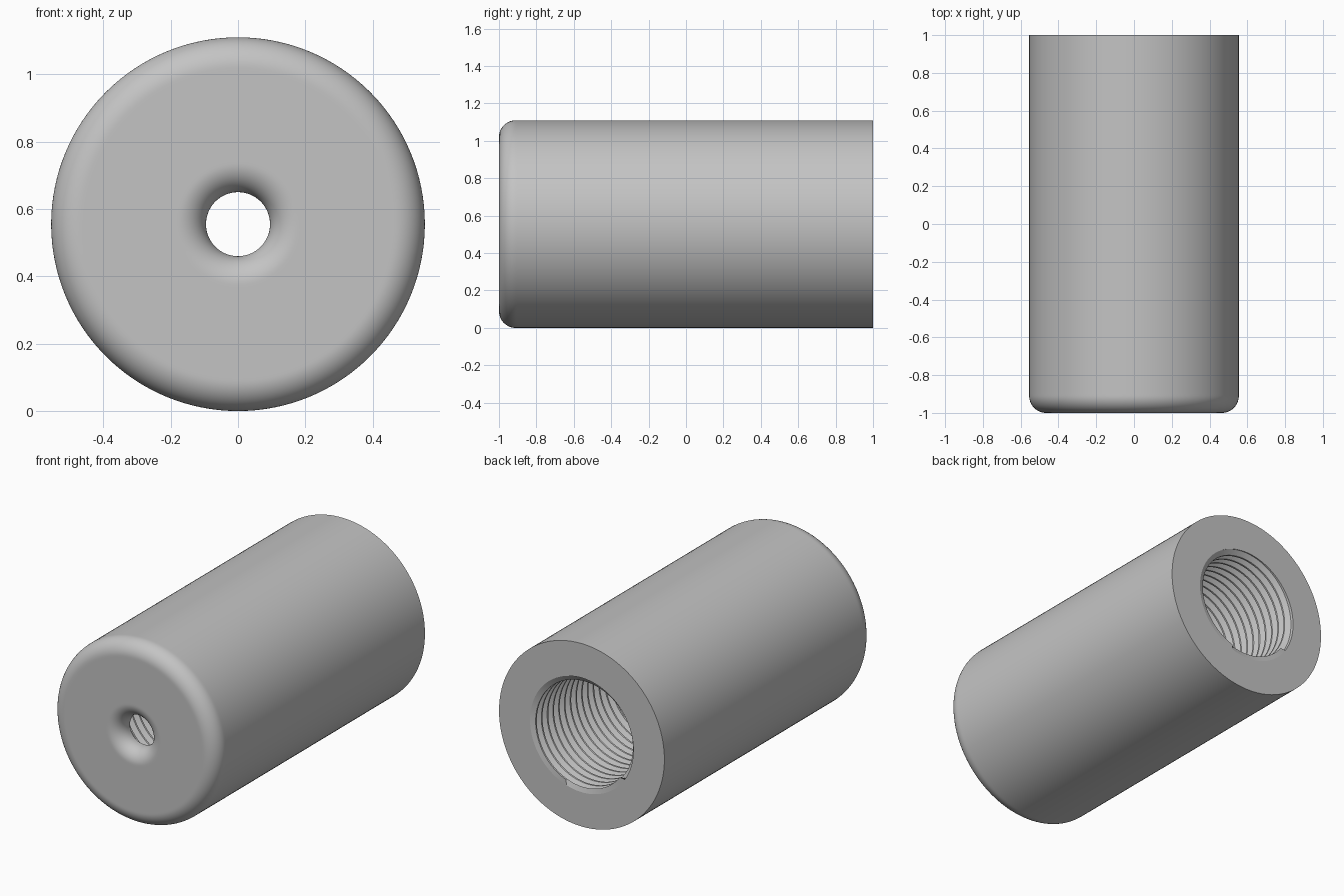
import bpy, bmesh, math

cube = bpy.data.objects.get("Cube")
if cube:
    bpy.data.objects.remove(cube, do_unlink=True)

# Main dimensions; the axis runs along y
R = 0.555          # outer radius
HOLE = 0.095       # small through hole
MAJOR, MINOR = 0.347, 0.317   # thread root and crest radii
FRONT, BACK, FLOOR = -1.0, 1.0, -0.9
SEGS = 128
PITCH = 0.055

grey = bpy.data.materials.new("plain_grey")
grey.use_nodes = True
grey.diffuse_color = (0.55, 0.55, 0.55, 1)
grey.node_tree.nodes["Principled BSDF"].inputs["Base Color"].default_value = grey.diffuse_color


def arc(r, y, radius, start, end, steps=16):
    """Profile points (radius, y) along a circular fillet, angles in degrees."""
    angles = [math.radians(start + (end - start) * i / steps) for i in range(steps + 1)]
    return [(r + radius * math.cos(a), y + radius * math.sin(a)) for a in angles]


def revolve(name, rows, point, angle):
    """Skin a grid of rows around the y axis; point(row, turn) gives (radius, y)."""
    bm = bmesh.new()
    grid = []
    for row in rows:
        ring = []
        for j in range(SEGS + 1):
            t = 2 * math.pi * j / SEGS
            r, y = point(row, j / SEGS)
            ring.append(bm.verts.new((r * math.sin(t), y, R + r * math.cos(t))))
        grid.append(ring)
    for a, b in zip(grid, grid[1:]):
        for j in range(SEGS):
            bm.faces.new((a[j], a[j + 1], b[j + 1], b[j]))
    # Close the seam and drop collapsed faces
    flat = [f for f in bm.faces if f.calc_area() < 1e-8]
    bmesh.ops.delete(bm, geom=flat, context='FACES')
    bmesh.ops.remove_doubles(bm, verts=bm.verts, dist=1e-5)
    mesh = bpy.data.meshes.new(name)
    bm.to_mesh(mesh)
    bm.free()
    mesh.materials.append(grey)
    obj = bpy.data.objects.new(name, mesh)
    bpy.context.collection.objects.link(obj)
    bpy.ops.object.select_all(action='DESELECT')
    obj.select_set(True)
    bpy.context.view_layer.objects.active = obj
    bpy.ops.object.shade_smooth_by_angle(angle=math.radians(angle))
    return obj


# Body: bore floor, rounded hole, front face, rounded rim, side and back face
lip, edge = 0.085, 0.09
profile = [(MAJOR, FLOOR), (HOLE, FLOOR)]
profile += arc(HOLE + lip, FRONT + lip, lip, 180, 270)
profile += [(HOLE + lip + 0.01, FRONT), (R - edge - 0.01, FRONT)]
profile += arc(R - edge, FRONT + edge, edge, -90, 0)
profile += [(R, FRONT + edge + 0.01), (R, BACK), (MAJOR, BACK)]
revolve("sleeve_body", profile, lambda p, turn: p, 30)

# Threaded bore: a helical V groove, trimmed at the rim and the floor
tooth = [(0, MAJOR), (0.1, MAJOR), (0.45, MINOR), (0.65, MINOR)]
turns = math.ceil((BACK - FLOOR) / PITCH) + 2
rows = [(n + phase, r) for n in range(turns) for phase, r in tooth]


def helix(row, turn):
    y = BACK - PITCH * (row[0] - turn)
    if FLOOR < y < BACK:
        return row[1], y
    return MAJOR, min(max(y, FLOOR), BACK)


revolve("threaded_bore", rows, helix, 25)
